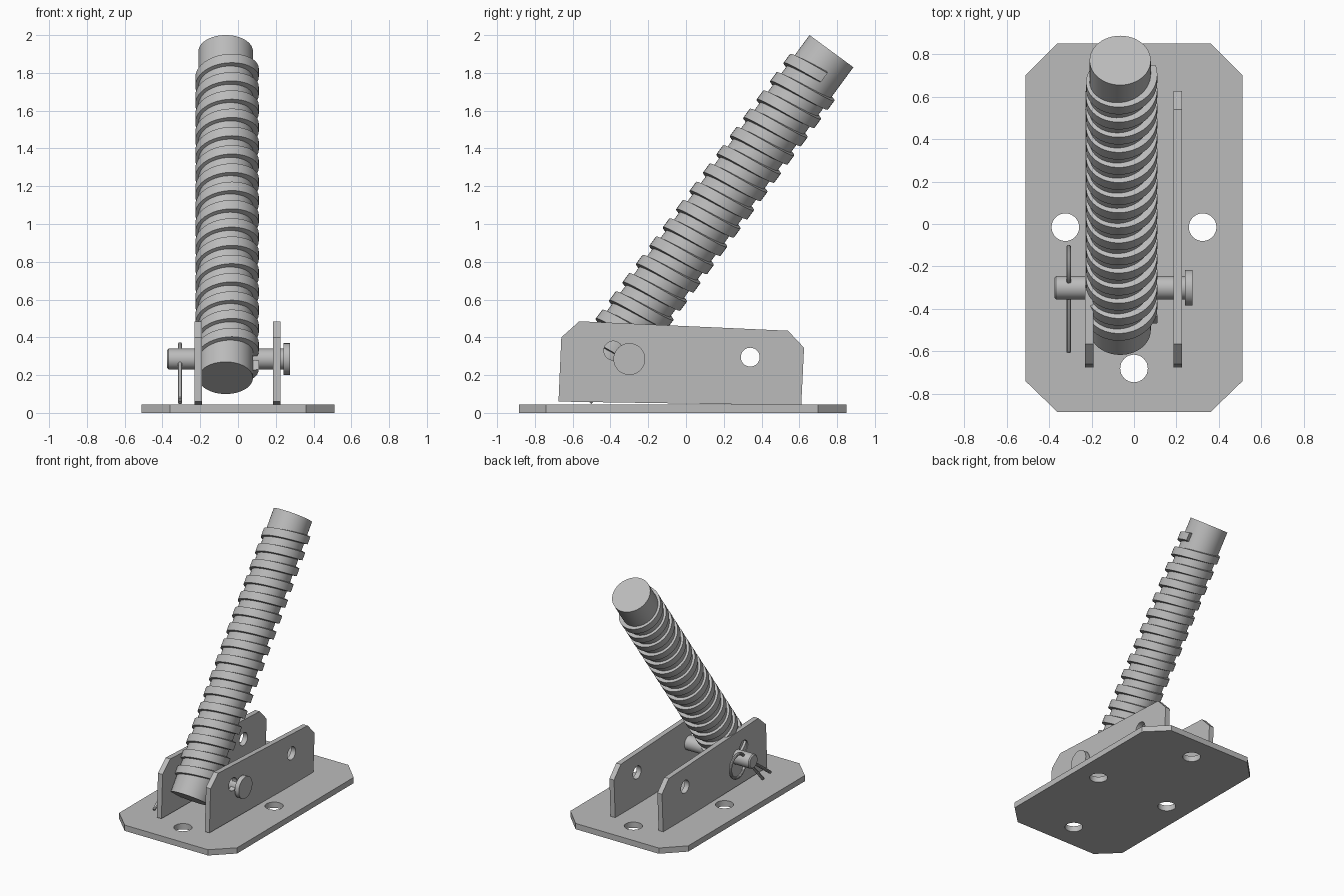
import bpy, bmesh, math
from math import sin, cos, pi, radians
from mathutils import Matrix, Vector

if "Cube" in bpy.data.objects:
    bpy.data.objects.remove(bpy.data.objects["Cube"])

steel = bpy.data.materials.new("grey_steel")
steel.use_nodes = True
steel.diffuse_color = (0.5, 0.5, 0.5, 1)
steel.node_tree.nodes["Principled BSDF"].inputs["Base Color"].default_value = (0.5, 0.5, 0.5, 1)


def finish(obj):
    if not obj.data.materials:
        obj.data.materials.append(steel)
    bpy.ops.object.select_all(action='DESELECT')
    obj.select_set(True)
    bpy.context.view_layer.objects.active = obj
    if obj.type == 'CURVE':
        bpy.ops.object.convert(target='MESH')
        obj = bpy.context.view_layer.objects.active
        bm = bmesh.new()
        bm.from_mesh(obj.data)
        bmesh.ops.remove_doubles(bm, verts=bm.verts, dist=1e-4)
        bmesh.ops.recalc_face_normals(bm, faces=bm.faces)
        bm.to_mesh(obj.data)
        bm.free()
    bpy.ops.object.shade_smooth_by_angle(angle=radians(35))
    return obj


def add_spline(curve, points, cyclic):
    s = curve.splines.new('POLY')
    s.points.add(len(points) - 1)
    for p, co in zip(s.points, points):
        p.co = (*co, 0, 1)
    s.use_cyclic_u = cyclic


def arc(cx, cy, r, start=0, end=2 * pi, n=32):
    return [(cx + r * cos(start + (end - start) * i / n),
             cy + r * sin(start + (end - start) * i / n)) for i in range(n)]


def drilled_plate(name, outline, holes, radius, thickness, matrix):
    curve = bpy.data.curves.new(name, 'CURVE')
    curve.dimensions = '2D'
    curve.fill_mode = 'BOTH'
    curve.extrude = thickness / 2
    add_spline(curve, outline, True)
    for x, y in holes:
        add_spline(curve, arc(x, y, radius), True)
    obj = bpy.data.objects.new(name, curve)
    bpy.context.collection.objects.link(obj)
    obj.matrix_world = matrix
    return finish(obj)


def mesh_object(name, bm, matrix=Matrix()):
    bmesh.ops.recalc_face_normals(bm, faces=bm.faces)
    mesh = bpy.data.meshes.new(name)
    bm.to_mesh(mesh)
    bm.free()
    obj = bpy.data.objects.new(name, mesh)
    bpy.context.collection.objects.link(obj)
    obj.matrix_world = matrix
    return finish(obj)


def cylinder(name, radius, length, matrix, bevel=0):
    bm = bmesh.new()
    bmesh.ops.create_cone(bm, cap_ends=True, segments=48, radius1=radius,
                          radius2=radius, depth=length)
    if bevel:
        rims = [e for e in bm.edges if any(len(f.verts) > 4 for f in e.link_faces)]
        bmesh.ops.bevel(bm, geom=rims, offset=bevel, segments=1, affect='EDGES')
    return mesh_object(name, bm, matrix)


# Base plate with clipped corners and four bolt holes
base = [(0.51, 0.70), (0.36, 0.85), (-0.36, 0.85), (-0.51, 0.70),
        (-0.51, -0.74), (-0.36, -0.885), (0.36, -0.885), (0.51, -0.74)]
drilled_plate("base_plate", base, [(-0.323, -0.015), (0.323, -0.015), (0, -0.68), (0, 0.65)],
              0.065, 0.045, Matrix.Translation((0, 0, 0.0225)))

# Two upright side plates, standing along y
side = [(-0.675, 0.06), (-0.66, 0.40), (-0.565, 0.485),
        (0.54, 0.435), (0.625, 0.345), (0.61, 0.04)]
upright = Matrix(((0, 0, 1, 0), (1, 0, 0, 0), (0, 1, 0, 0), (0, 0, 0, 1)))
for name, x in (("right_side_plate", -0.21), ("left_side_plate", 0.205)):
    drilled_plate(name, side, [(-0.385, 0.33), (0.34, 0.295)], 0.05, 0.04,
                  Matrix.Translation((x, 0, 0)) @ upright)

# Hinge pin with a flat head
across = Matrix.Rotation(pi / 2, 4, 'Y')
cylinder("hinge_pin", 0.055, 0.625, Matrix.Translation((-0.0625, -0.3, 0.285)) @ across, 0.008)
cylinder("hinge_pin_head", 0.084, 0.035, Matrix.Translation((0.258, -0.3, 0.285)) @ across)

# Split pin: round eye and two splayed legs
split = bpy.data.curves.new("split_pin", 'CURVE')
split.dimensions = '3D'
split.bevel_depth = 0.012
split.bevel_resolution = 3
split.use_fill_caps = True
eye = arc(-0.2, 0.272, 0.09, radians(165), radians(-165), 28)
add_spline(split, [(-0.6, 0.07), (-0.31, 0.287)] + eye + [(-0.31, 0.275), (-0.51, 0.055)], False)
split_obj = bpy.data.objects.new("split_pin", split)
bpy.context.collection.objects.link(split_obj)
split_obj.matrix_world = Matrix.Translation((-0.307, 0, 0)) @ upright
finish(split_obj)

# Leaning rod
bottom, top = Vector((-0.065, -0.50, 0.185)), Vector((-0.065, 0.77, 1.915))
axis = top - bottom
length = axis.length
lean = Matrix.Rotation(-math.atan2(axis.y, axis.z), 4, 'X')
cylinder("rod_core", 0.144, length, Matrix.Translation((bottom + top) / 2) @ lean)

# Square helical thread wound around the rod
PITCH, CREST, STEPS = 0.12, 0.07, 40
start, stop = 0.05, length - 0.10 - CREST
count = int((stop - start) / PITCH * STEPS)
section = [(0.13, 0), (0.168, 0.006), (0.168, CREST - 0.006), (0.13, CREST)]
bm = bmesh.new()
rings = []
for i in range(count + 1):
    a = 2 * pi * i / STEPS
    z = start + PITCH * i / STEPS
    rings.append([bm.verts.new((r * cos(a), r * sin(a), z + dz)) for r, dz in section])
for p, q in zip(rings, rings[1:]):
    for k in range(4):
        bm.faces.new((p[k], q[k], q[(k + 1) % 4], p[(k + 1) % 4]))
bm.faces.new(rings[0])
bm.faces.new(rings[-1][::-1])
mesh_object("rod_thread", bm, Matrix.Translation(bottom + Vector((0.007, 0, 0))) @ lean)
